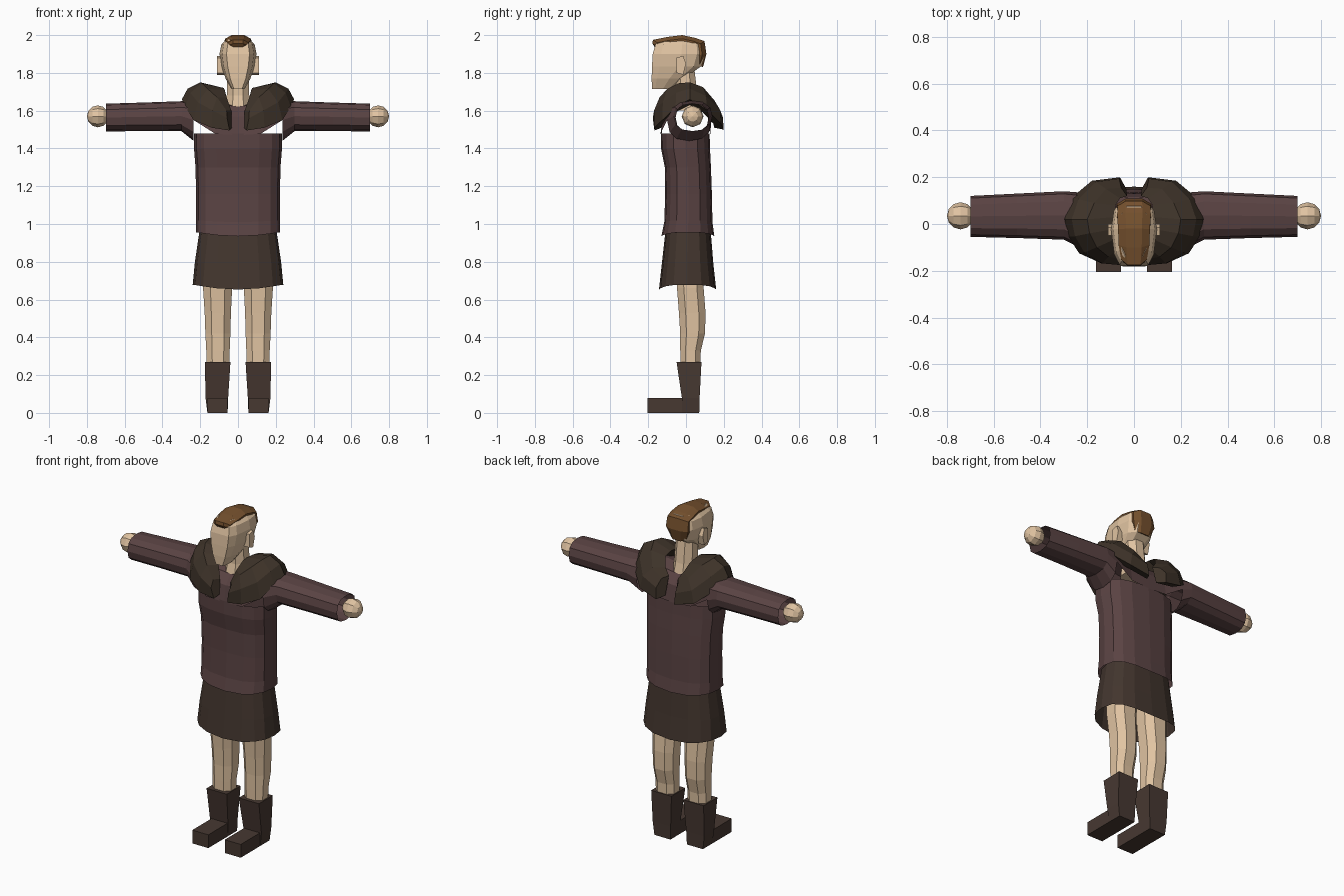
import bpy, bmesh, math
from mathutils import Vector

if "Cube" in bpy.data.objects:
    bpy.data.objects.remove(bpy.data.objects["Cube"])


def material(name, r, g, b):
    m = bpy.data.materials.new(name)
    m.diffuse_color = (r, g, b, 1)
    m.use_nodes = True
    m.node_tree.nodes["Principled BSDF"].inputs["Base Color"].default_value = m.diffuse_color
    return m


SKIN = material("skin", 0.75, 0.55, 0.36)
TUNIC = material("plum_cloth", 0.102, 0.056, 0.056)
SKIRT = material("brown_cloth", 0.055, 0.036, 0.027)
BOOT = material("boot_leather", 0.063, 0.040, 0.031)
FUR = material("dark_fur", 0.048, 0.033, 0.022)
HAIR = material("brown_hair", 0.18, 0.082, 0.027)


def finish(name, bm, mat, mirror=False):
    bmesh.ops.recalc_face_normals(bm, faces=bm.faces[:])
    me = bpy.data.meshes.new(name)
    bm.to_mesh(me)
    bm.free()
    me.materials.append(mat)
    ob = bpy.data.objects.new(name, me)
    bpy.context.collection.objects.link(ob)
    if mirror:
        mod = ob.modifiers.new("mirror", 'MIRROR')
        mod.use_mirror_merge = False
    return ob


def loft(name, rings, mat, caps=(True, True), mirror=False, skip=None):
    """Skin closed rings; skip(i, j) leaves out a face."""
    bm = bmesh.new()
    vs = [[bm.verts.new(p) for p in r] for r in rings]
    n = len(rings[0])
    for i in range(len(vs) - 1):
        for j in range(n):
            if skip and skip(i, j):
                continue
            k = (j + 1) % n
            bm.faces.new((vs[i][j], vs[i][k], vs[i + 1][k], vs[i + 1][j]))
    if caps[0]:
        bm.faces.new(vs[0])
    if caps[1]:
        bm.faces.new(vs[-1])
    loose = [v for v in bm.verts if not v.link_faces]
    bmesh.ops.delete(bm, geom=loose, context='VERTS')
    return finish(name, bm, mat, mirror)


def oval(n, e, start=0.0):
    """Unit rounded-square outline with n points."""
    pts = []
    for i in range(n):
        a = start + 2 * math.pi * i / n
        c, s = math.cos(a), math.sin(a)
        pts.append((math.copysign(abs(c) ** e, c), math.copysign(abs(s) ** e, s)))
    return pts


def level(z, x0, x1, y0, y1, n=12, e=0.75, dip=0.0, start=0.0):
    """Horizontal ring; dip lowers the front and back middle."""
    return [((x0 + x1) / 2 + (x1 - x0) / 2 * u, (y0 + y1) / 2 + (y1 - y0) / 2 * v,
             z - dip * abs(v) * (1 - u * u)) for u, v in oval(n, e, start)]


# Tunic body, open at hem and shoulders
loft("tunic_body", [level(z, -w, w, a, b, 16, dip=d) for z, w, a, b, d in [
    (0.955, 0.222, -0.13, 0.15, 0.02), (1.02, 0.222, -0.115, 0.14, 0.01),
    (1.16, 0.222, -0.11, 0.137, 0), (1.30, 0.225, -0.112, 0.132, 0),
    (1.40, 0.233, -0.132, 0.127, 0), (1.48, 0.232, -0.133, 0.125, 0)]],
    TUNIC, (False, False))

# Chest and both hollow sleeves as one tube along x
half = [(0.70, -0.055, 0.12, 1.49, 1.637), (0.50, -0.06, 0.13, 1.492, 1.643),
        (0.30, -0.067, 0.14, 1.492, 1.65), (0.235, -0.10, 0.135, 1.44, 1.66),
        (0.12, -0.135, 0.128, 1.30, 1.655), (0.0, -0.13, 0.13, 1.30, 1.64)]
stations = half + [(-s[0],) + s[1:] for s in half[-2::-1]]
loft("chest_and_sleeves", [[(x, (a + b) / 2 + (b - a) / 2 * u, (lo + hi) / 2 + (hi - lo) / 2 * v)
                            for u, v in oval(12, 0.8)] for x, a, b, lo, hi in stations],
     TUNIC, (False, False), skip=lambda i, j: 3 <= i <= 6 and j >= 6)

# Flared skirt
loft("skirt", [level(z, -w, w, a, b, 16, dip=d) for z, w, a, b, d in [
    (0.678, 0.24, -0.143, 0.16, 0.025), (0.80, 0.228, -0.128, 0.145, 0.012),
    (0.97, 0.203, -0.108, 0.13, 0)]], SKIRT, (False, True))

# Legs
loft("leg", [level(z, x0, x1, a, b, 8, 0.8, start=math.pi / 8) for z, x0, x1, a, b in [
    (0.22, 0.043, 0.17, -0.032, 0.078), (0.33, 0.04, 0.172, -0.034, 0.082),
    (0.42, 0.036, 0.177, -0.035, 0.105), (0.53, 0.033, 0.181, -0.042, 0.108),
    (0.66, 0.026, 0.190, -0.052, 0.098), (0.88, 0.015, 0.190, -0.06, 0.10)]],
    SKIN, mirror=True)


def rect(z, x0, x1, y0, y1):
    return [(x0, y0, z), (x1, y0, z), (x1, y1, z), (x0, y1, z)]


# Boots: tapering shaft plus flat foot
loft("boot_shaft", [rect(0.0, 0.055, 0.162, -0.02, 0.07), rect(0.08, 0.052, 0.172, -0.022, 0.072),
                    rect(0.27, 0.04, 0.175, -0.05, 0.082)], BOOT, mirror=True)
loft("boot_foot", [rect(0.0, 0.055, 0.162, -0.205, 0.068), rect(0.08, 0.055, 0.162, -0.205, 0.068)],
     BOOT, mirror=True)

# Hands
bm = bmesh.new()
bmesh.ops.create_uvsphere(bm, u_segments=8, v_segments=6, radius=0.058)
for v in bm.verts:
    v.co = Vector((v.co.z + 0.742, v.co.y + 0.035, v.co.x + 1.57))
finish("hand", bm, SKIN, mirror=True)

# Fur collar: arched pads, rows are inner, ridge, outer and under edge, front to back
pads = [
    ((.035, -.12, 1.60), (.06, -.15, 1.60), (.045, -.167, 1.495), (.033, -.13, 1.51)),
    ((.06, -.10, 1.67), (.11, -.14, 1.67), (.14, -.168, 1.51), (.12, -.13, 1.52)),
    ((.07, -.06, 1.71), (.16, -.10, 1.715), (.235, -.125, 1.55), (.20, -.09, 1.57)),
    ((.075, -.02, 1.72), (.19, -.04, 1.745), (.28, -.055, 1.62), (.24, -.04, 1.60)),
    ((.08, .03, 1.72), (.20, .02, 1.75), (.297, .02, 1.66), (.25, .02, 1.63)),
    ((.08, .08, 1.71), (.17, .09, 1.725), (.27, .11, 1.605), (.23, .09, 1.59)),
    ((.06, .11, 1.66), (.12, .15, 1.655), (.18, .185, 1.53), (.15, .145, 1.53)),
    ((.03, .12, 1.62), (.055, .155, 1.61), (.06, .2, 1.50), (.033, .15, 1.51))]
rings = []
for inner, ridge, outer, under in pads:
    mid = (Vector(ridge) + Vector(outer)) / 2
    out = Vector((mid.x, mid.y - 0.02, 0)).normalized()
    rings.append([inner, ridge, mid + out * 0.018 + Vector((0, 0, 0.012)), outer, under])
loft("fur_collar", rings, FUR, mirror=True)

# Neck
loft("neck", [level(z, -w, w, a, b, 8, 0.9, start=math.pi / 8) for z, w, a, b in [
    (1.60, 0.07, -0.085, 0.085), (1.68, 0.064, -0.065, 0.065), (1.85, 0.06, -0.065, 0.045)]], SKIN)

# Head: flat face panel, wider sides
head = []
for z, w, a, b in [(1.715, 0.035, -0.18, -0.075), (1.77, 0.066, -0.182, -0.01),
                   (1.835, 0.088, -0.18, 0.08), (1.90, 0.098, -0.176, 0.10),
                   (1.95, 0.088, -0.162, 0.095), (1.978, 0.06, -0.14, 0.075)]:
    d = b - a
    side = [(0.62 * w, a, z), (0.86 * w, a + 0.16 * d, z), (w, a + 0.55 * d, z),
            (0.88 * w, a + 0.85 * d, z), (0.5 * w, b, z)]
    head.append(side + [(-x, y, q) for x, y, q in reversed(side)])
loft("head", head, SKIN)

# Ears
loft("ear", [[(x, y, z) for y, z in ((-.05, 1.80), (-.015, 1.79), (.0, 1.85), (-.015, 1.89),
                                     (-.05, 1.88))] for x in (0.075, 0.112)], SKIN, mirror=True)

# Hair: ridged strip from the fringe over the crown to the nape
path = [(-.150, 1.915, .045), (-.178, 1.955, .055), (-.175, 1.975, .055), (-.10, 1.99, .066),
        (-.02, 2.0, .068), (.05, 1.985, .072), (.098, 1.968, .07), (.108, 1.90, .074),
        (.09, 1.83, .052)]
hub = Vector((0, -0.03, 1.88))
rings = []
for y, z, w in path:
    top = Vector((0, y, z))
    low = top.lerp(hub, 0.16)
    deep = top.lerp(hub, 0.4)
    rings.append([(-w, deep.y, deep.z), (-w, low.y, low.z), (-w * 0.5, y, z), (w * 0.5, y, z),
                  (w, low.y, low.z), (w, deep.y, deep.z)])
loft("hair", rings, HAIR)
